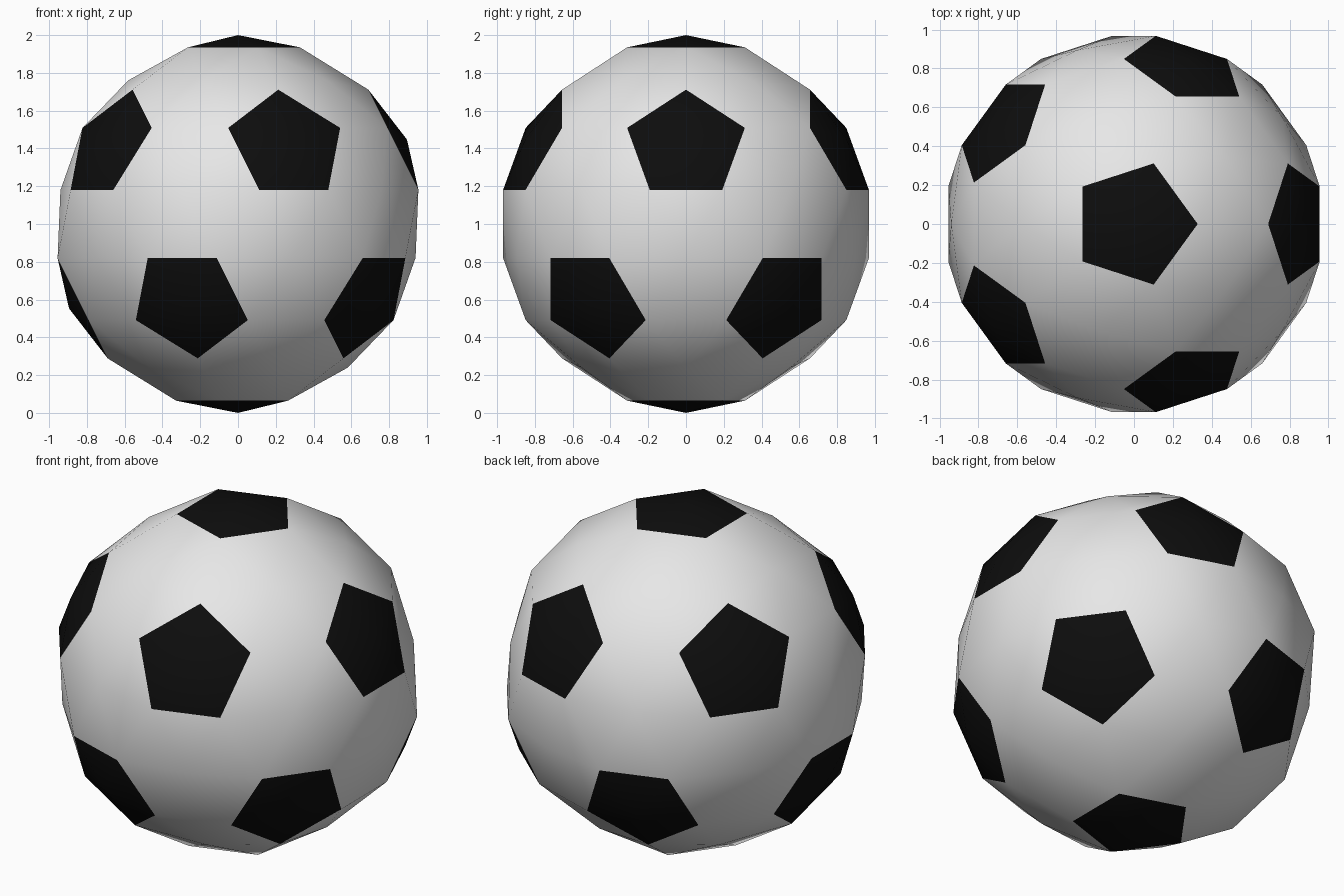
import bpy, bmesh, math
from mathutils import Vector

if "Cube" in bpy.data.objects:
    bpy.data.objects.remove(bpy.data.objects["Cube"])

CORNER_R = 0.991                    # radius of the panel corners
CORNER_ANGLE = math.radians(19.3)   # angle from pentagon centre to its corners
HEX_R = 0.957                       # radius of the raised hexagon centres


def material(name, value):
    m = bpy.data.materials.new(name)
    m.diffuse_color = (value, value, value, 1)
    m.use_nodes = True
    m.node_tree.nodes["Principled BSDF"].inputs["Base Color"].default_value = m.diffuse_color
    return m


# Pentagon centres: two poles and two staggered rings of five
lat = math.atan(0.5)
dirs = [Vector((0, 0, 1)), Vector((0, 0, -1))]
for k in range(5):
    for sign, turn in ((1, 0), (-1, math.pi / 5)):
        a = 2 * math.pi * k / 5 + turn
        dirs.append(Vector((math.cos(lat) * math.cos(a),
                            math.cos(lat) * math.sin(a),
                            sign * math.sin(lat))))
n = len(dirs)
near = [[j for j in range(n) if j != i and dirs[i].dot(dirs[j]) > 0.4] for i in range(n)]

bm = bmesh.new()
up = Vector((0, 0, 1))
corner = {}
for i in range(n):
    for j in near[i]:
        side = (dirs[j] - dirs[i] * dirs[i].dot(dirs[j])).normalized()
        p = dirs[i] * math.cos(CORNER_ANGLE) + side * math.sin(CORNER_ANGLE)
        corner[i, j] = bm.verts.new(p * CORNER_R + up)


def fan(centre, pairs, mat):
    """Triangles from a raised centre to each rim edge, facing outwards."""
    c = bm.verts.new(centre + up)
    for a, b in pairs:
        if (a.co - c.co).cross(b.co - c.co).dot(centre) < 0:
            a, b = b, a
        f = bm.faces.new((c, a, b))
        f.material_index = mat
        f.smooth = True


# Black pentagons
for i in range(n):
    fan(dirs[i], [(corner[i, j], corner[i, k]) for j in near[i] for k in near[i]
                  if j < k and k in near[j]], 1)

# White hexagons, one for each triple of neighbouring pentagons
for i in range(n):
    for j in near[i]:
        for k in near[i]:
            if i < j < k and k in near[j]:
                rim = [corner[e] for e in ((i, j), (j, i), (j, k), (k, j), (k, i), (i, k))]
                fan((dirs[i] + dirs[j] + dirs[k]).normalized() * HEX_R,
                    list(zip(rim, rim[1:] + rim[:1])), 0)

mesh = bpy.data.meshes.new("ball")
bm.to_mesh(mesh)
bm.free()
mesh.materials.append(material("white", 0.8))
mesh.materials.append(material("black", 0.004))
bpy.context.collection.objects.link(bpy.data.objects.new("ball", mesh))
